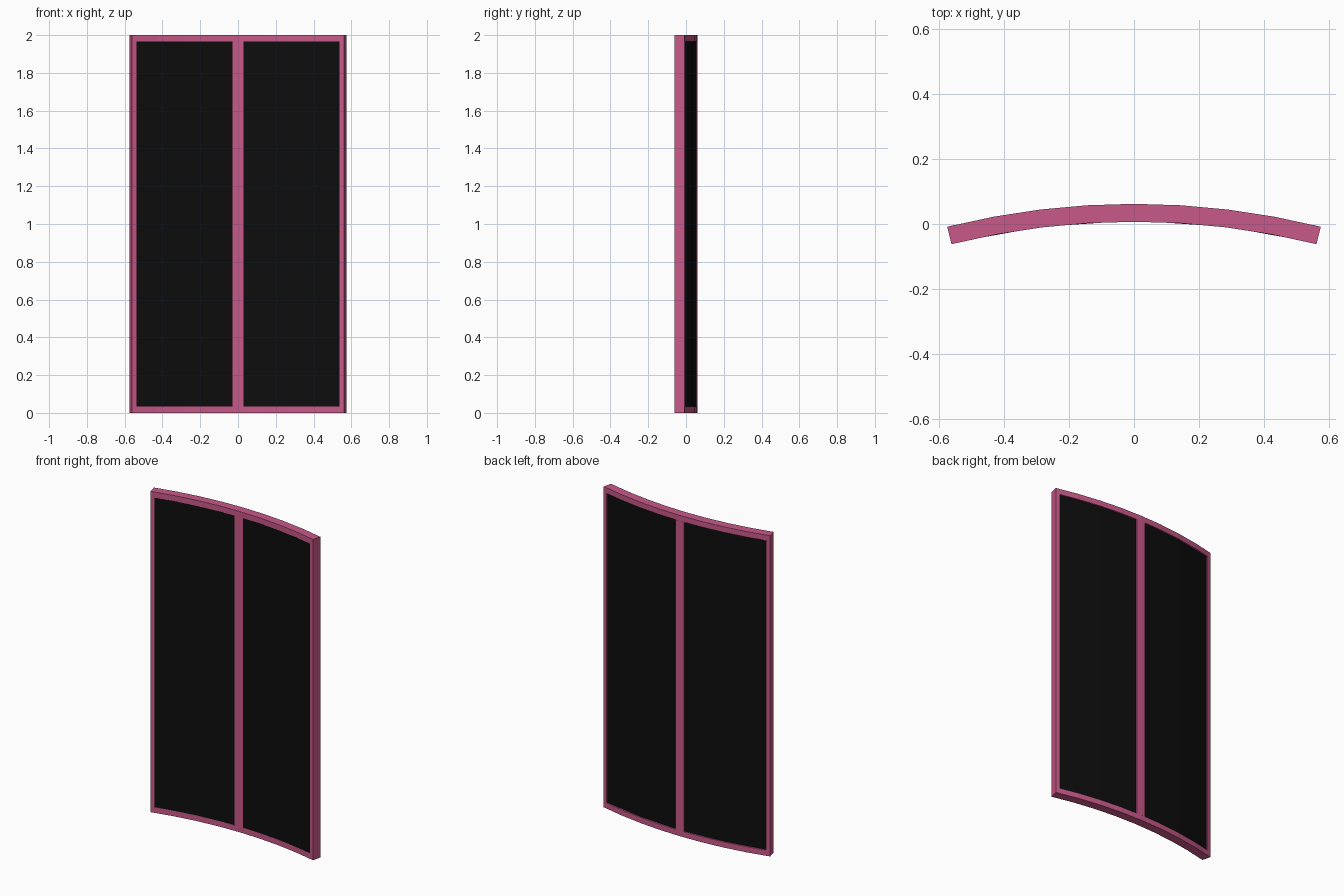
import bpy, bmesh
from math import sin, cos, radians

if "Cube" in bpy.data.objects:
    bpy.data.objects.remove(bpy.data.objects["Cube"])

R_OUT, R_IN, HALF = 2.372, 2.317, radians(14)
HEIGHT, RAIL = 2.0, 0.035
Y_MID = (R_OUT + R_IN * cos(HALF)) / 2      # centres the arc on y = 0


def material(name, color):
    m = bpy.data.materials.new(name)
    m.diffuse_color = color
    m.use_nodes = True
    m.node_tree.nodes["Principled BSDF"].inputs["Base Color"].default_value = m.diffuse_color
    return m


def arc_block(name, a0, a1, z0, z1, segs, mat, r_in=R_IN, r_out=R_OUT):
    """Solid bent bar between two angles, radii and heights."""
    bm = bmesh.new()
    rings = []
    for i in range(segs + 1):
        a = a0 + (a1 - a0) * i / segs
        rings.append([bm.verts.new((r * sin(a), r * cos(a) - Y_MID, z))
                      for r, z in ((r_in, z0), (r_out, z0), (r_out, z1), (r_in, z1))])
    for p, q in zip(rings, rings[1:]):
        for k in range(4):
            n = (k + 1) % 4
            bm.faces.new((p[k], p[n], q[n], q[k]))
    bm.faces.new(rings[0])
    bm.faces.new(rings[-1])
    bmesh.ops.recalc_face_normals(bm, faces=bm.faces)
    me = bpy.data.meshes.new(name)
    bm.to_mesh(me)
    bm.free()
    me.materials.append(mat)
    ob = bpy.data.objects.new(name, me)
    bpy.context.collection.objects.link(ob)
    return ob


pink = material("frame_pink", (0.58, 0.1, 0.25, 1))
black = material("panel_black", (0.004, 0.004, 0.004, 1))
stile = 0.025 / R_IN
mullion = 0.029 / R_IN
low, high = RAIL, HEIGHT - RAIL

# curved rails
arc_block("bottom_rail", -HALF, HALF, 0, low, 8, pink)
arc_block("top_rail", -HALF, HALF, high, HEIGHT, 8, pink)

# centre upright
arc_block("centre_mullion", -mullion, mullion, low, high, 2, pink)

# side uprights and dark panes, recessed a little at the back
for side, s in (("left", -1), ("right", 1)):
    arc_block(side + "_stile", s * (HALF - stile), s * HALF, low, high, 1, pink)
    arc_block(side + "_pane", s * mullion, s * (HALF - stile), low, high, 2, black,
              R_IN + 0.002, R_OUT - 0.007)
